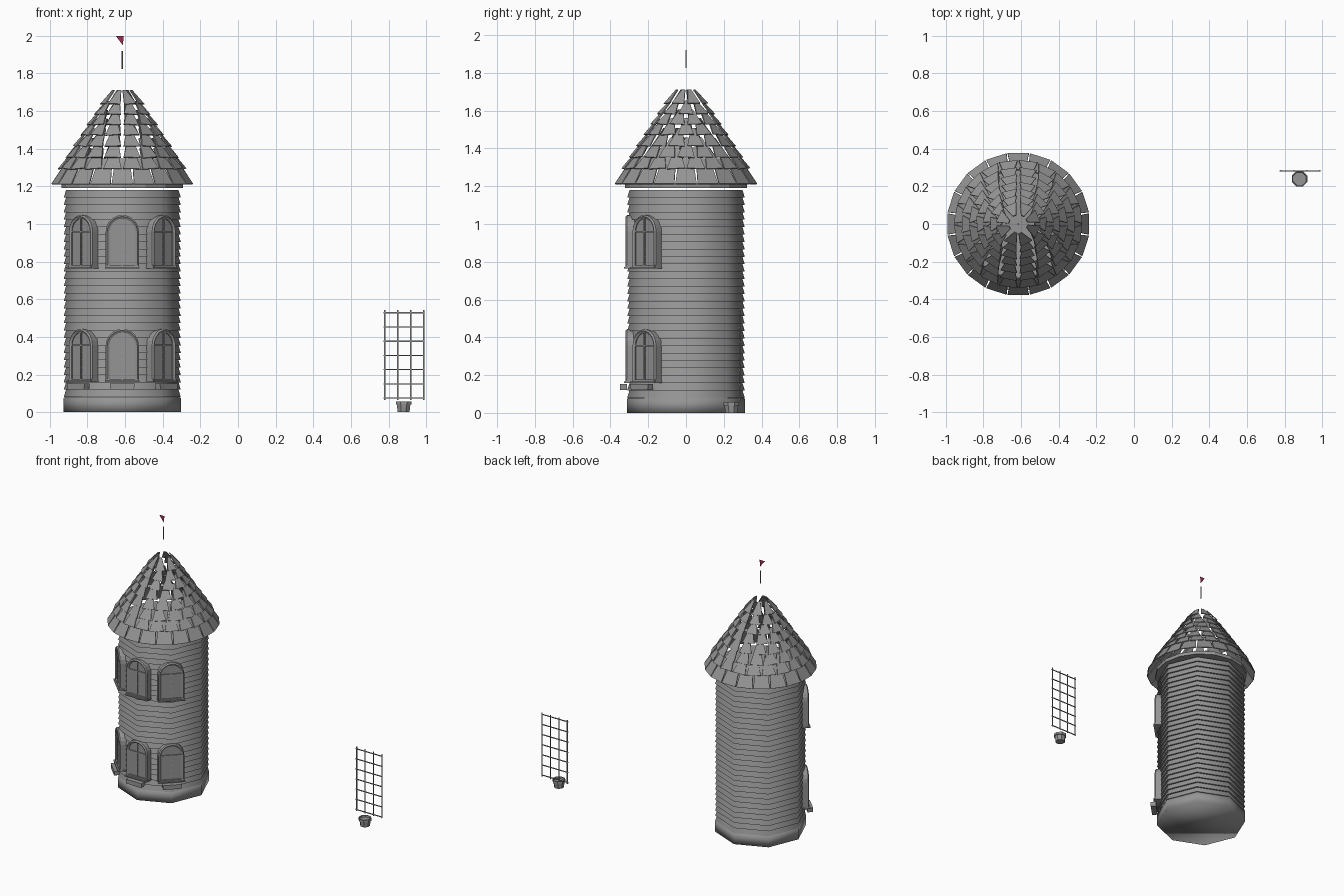
import bpy, bmesh, math, random
from mathutils import Matrix, Vector

random.seed(4)
if "Cube" in bpy.data.objects:
    bpy.data.objects.remove(bpy.data.objects["Cube"], do_unlink=True)

TX = -0.615                      # tower axis
TOWER = Matrix.Translation((TX, 0, 0))


def material(name, rgb):
    m = bpy.data.materials.new(name)
    m.use_nodes = True
    m.diffuse_color = (*rgb, 1)
    m.node_tree.nodes["Principled BSDF"].inputs["Base Color"].default_value = (*rgb, 1)
    return m


GREY = material("stone grey", (0.3, 0.3, 0.3))
RED = material("flag red", (0.3, 0.03, 0.08))


def finish(bm, name, mat=GREY, smooth=False, place=None):
    if place is not None:
        bm.transform(place)
    for f in bm.faces:
        f.smooth = smooth
    mesh = bpy.data.meshes.new(name)
    bm.to_mesh(mesh)
    bm.free()
    mesh.materials.append(mat)
    ob = bpy.data.objects.new(name, mesh)
    bpy.context.collection.objects.link(ob)
    return ob


def lathe(bm, profile, sides=8, cap=False):
    """Sweep (radius, z) points round the z axis."""
    rings = [[bm.verts.new((r * math.cos(math.tau * k / sides),
                            r * math.sin(math.tau * k / sides), z))
              for k in range(sides)] for r, z in profile]
    for a, b in zip(rings, rings[1:]):
        for k in range(sides):
            n = (k + 1) % sides
            bm.faces.new((a[k], a[n], b[n], b[k]))
    if cap:
        bm.faces.new(rings[0][::-1])
        bm.faces.new(rings[-1])


def box(bm, lo, hi):
    size = [b - a for a, b in zip(lo, hi)]
    mid = [(a + b) / 2 for a, b in zip(lo, hi)]
    bmesh.ops.create_cube(bm, size=1, matrix=Matrix.Translation(mid) @ Matrix.Diagonal((*size, 1)))


# Octagonal plinth and the ring under the eaves
bm = bmesh.new()
lathe(bm, [(0.312, 0), (0.312, 0.075), (0.298, 0.082)], cap=True)
finish(bm, "plinth", smooth=True, place=TOWER)
bm = bmesh.new()
lathe(bm, [(0.323, 1.19), (0.323, 1.215)], sides=16, cap=True)
finish(bm, "eaves_ring", place=TOWER)

# Overlapping clapboards, each with its own lower lip
bm = bmesh.new()
BOARDS, Z0, Z1 = 28, 0.08, 1.18
step = (Z1 - Z0) / BOARDS
for i in range(BOARDS):
    z = Z0 + i * step
    lathe(bm, [(0.299, z), (0.311, z)])
    lathe(bm, [(0.311, z), (0.299, z + step)])
lathe(bm, [(0.299, Z1), (0.01, Z1)])
finish(bm, "clapboard_wall", smooth=True, place=TOWER)


# Arched windows
def arch(half, z0, spring, n=10):
    pts = [(half, z0)]
    pts += [(half * math.cos(math.pi * k / n), spring + half * math.sin(math.pi * k / n))
            for k in range(n + 1)]
    return pts + [(-half, z0)]


def window(name, z, turn, planter):
    place = TOWER @ Matrix.Rotation(turn, 4, 'Z')
    spring = z + 0.19
    # frame: four-cornered section swept round the arch
    bm = bmesh.new()
    loops = [[bm.verts.new((x, y, zz)) for x, zz in arch(half, z, spring)]
             for half, y in ((0.088, -0.27), (0.088, -0.312), (0.08, -0.32),
                             (0.068, -0.312), (0.068, -0.295))]
    for a, b in zip(loops, loops[1:]):
        for k in range(len(a) - 1):
            bm.faces.new((a[k], a[k + 1], b[k + 1], b[k]))
    bmesh.ops.recalc_face_normals(bm, faces=bm.faces)
    # glazing bars and bottom rail
    box(bm, (-0.07, -0.314, spring - 0.004), (0.07, -0.304, spring + 0.004))
    box(bm, (-0.004, -0.314, z), (0.004, -0.304, spring + 0.07))
    box(bm, (-0.088, -0.318, z), (0.088, -0.27, z + 0.012))
    finish(bm, name + "_frame", place=place)
    bm = bmesh.new()
    bm.faces.new([bm.verts.new((x, -0.307, zz)) for x, zz in arch(0.07, z, spring)][::-1])
    finish(bm, name + "_pane", place=place)
    bm = bmesh.new()
    box(bm, (-0.092, -0.328, z - 0.006), (0.092, -0.27, z + 0.002))
    finish(bm, name + "_sill", place=place)
    if planter:
        bm = bmesh.new()
        box(bm, (-0.066, -0.35, z - 0.044), (0.066, -0.312, z - 0.012))
        for v in bm.verts:                       # taper towards the bottom
            if v.co.z < z - 0.03:
                v.co.x *= 0.95
        finish(bm, name + "_planter", place=place)


for side, turn in (("right", -math.pi / 4), ("middle", 0), ("left", math.pi / 4)):
    window("lower_" + side + "_window", 0.165, turn, True)
    window("upper_" + side + "_window", 0.77, turn, False)

# Roof shingles: rows of tapered tiles on an open cone
bm = bmesh.new()
E0, E1 = Vector((0.372, 0, 1.21)), Vector((0.045, 0, 1.71))
slope = (E1 - E0).normalized()
out = Vector((-slope.z, 0, slope.x)) * -1


def shingle(start, width, top, length, angle, twist, lift):
    """Thin wedge tile lying up the slope, its foot lifted outwards."""
    foot = E0.lerp(E1, start)
    side = Vector((0, 1, 0))
    corners = []
    for thick in (0, 0.006):
        for s, u, w in ((-1, 0, width), (1, 0, width), (1, length, top), (-1, length, top)):
            along = slope * (u * math.cos(twist) + s * w / 2 * math.sin(twist))
            p = foot + along + side * (s * w / 2 - u * math.sin(twist))
            p += out * (lift * (1 - u / length) + thick)
            corners.append(bm.verts.new(Matrix.Rotation(angle, 3, 'Z') @ p))
    b, t = corners[:4], corners[4:]
    bm.faces.new(b[::-1])
    bm.faces.new(t)
    for k in range(4):
        n = (k + 1) % 4
        bm.faces.new((b[k], b[n], t[n], t[k]))


ROWS = ((0, 20, 0.16), (0.15, 20, 0.14), (0.27, 18, 0.13), (0.39, 16, 0.12),
        (0.51, 14, 0.11), (0.62, 12, 0.1), (0.73, 10, 0.09), (0.84, 8, 0.095))
for row, (start, count, length) in enumerate(ROWS):
    radius = E0.lerp(E1, start).x
    width = math.tau * radius / count * (0.97 if row < 2 else 0.92)
    top = width * (0.66 if row < 1 else 0.25)
    for k in range(count):
        shingle(start, width, top, length, math.tau * (k + row * 0.5) / count,
                random.uniform(-0.1, 0.1) * (row > 0), 0.012 if row else 0.0)
bmesh.ops.recalc_face_normals(bm, faces=bm.faces)
finish(bm, "roof_shingles", place=TOWER)

# Flagpole and pennant
bm = bmesh.new()
lathe(bm, [(0.004, 1.825), (0.003, 1.92)], sides=6, cap=True)
finish(bm, "flagpole", place=TOWER)
bm = bmesh.new()
bm.faces.new([bm.verts.new(p) for p in ((-0.65, 0, 2), (-0.612, 0, 1.95), (-0.607, 0, 2))])
finish(bm, "pennant", RED)

# Garden trellis and flower pot
bm = bmesh.new()
for k in range(4):
    x = 0.78 + k * 0.069
    box(bm, (x - 0.003, 0.283, 0.065), (x + 0.003, 0.288, 0.542))
for k in range(7):
    z = 0.075 + k * 0.0755
    box(bm, (0.772, 0.28, z - 0.003), (0.992, 0.285, z + 0.003))
finish(bm, "trellis")
bm = bmesh.new()
lathe(bm, [(0.034, 0), (0.039, 0.04), (0.045, 0.04), (0.045, 0.058), (0.039, 0.058), (0.037, 0.045)],
      cap=True)
finish(bm, "flower_pot", place=Matrix.Translation((0.88, 0.24, 0)) @ Matrix.Rotation(math.pi / 8, 4, 'Z'))
